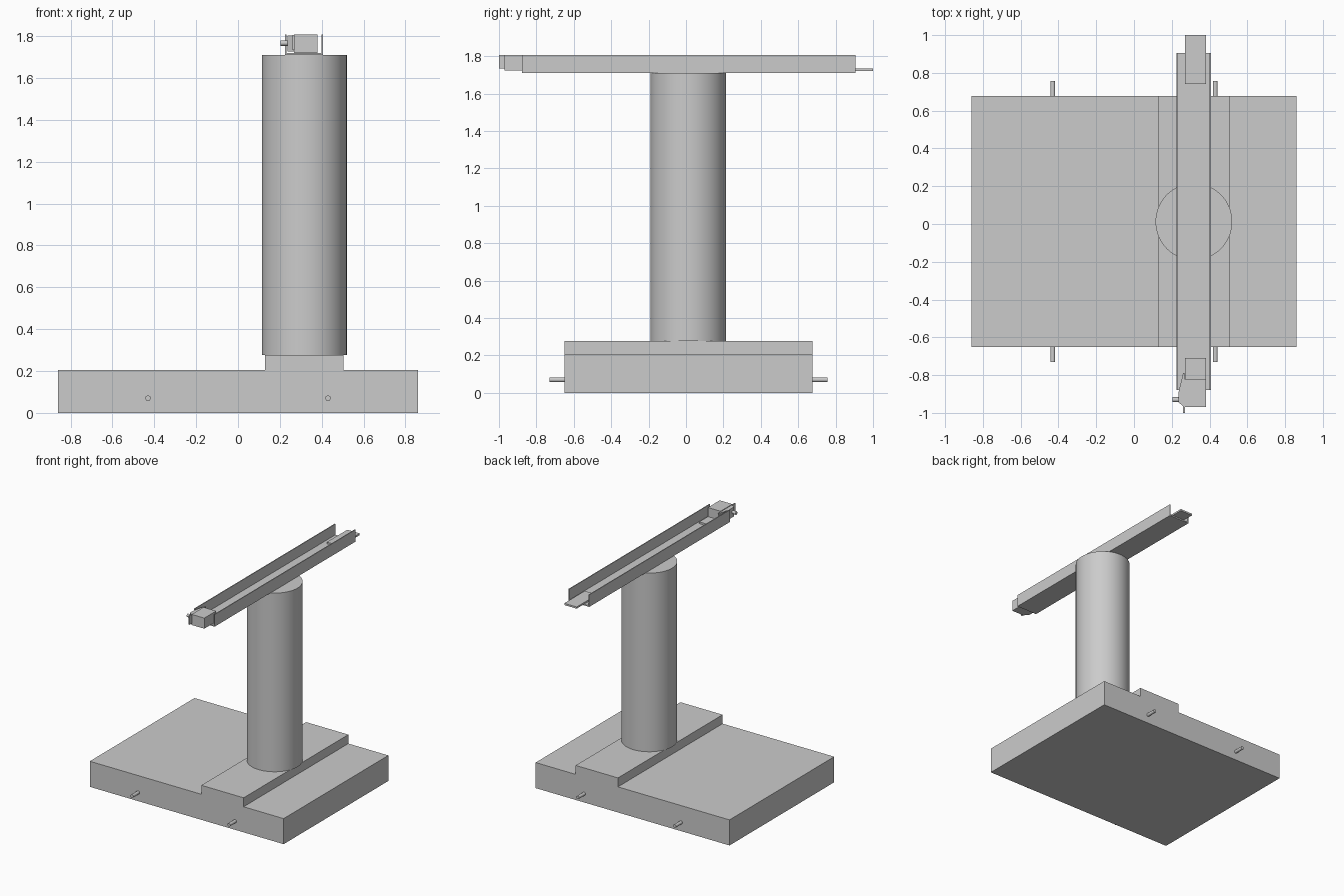
import bpy
import math
from mathutils import Matrix

cube = bpy.data.objects.get("Cube")
if cube:
    bpy.data.objects.remove(cube, do_unlink=True)

grey = bpy.data.materials.new("light_grey")
grey.use_nodes = True
grey.diffuse_color = (0.6, 0.6, 0.6, 1)
grey.node_tree.nodes["Principled BSDF"].inputs["Base Color"].default_value = (0.6, 0.6, 0.6, 1)


def prism(name, outline, low, high, along_y=False):
    """Extrude a counter-clockwise outline along z, or an (x, z) outline along y."""
    n = len(outline)
    place = (lambda a, b, c: (a, c, b)) if along_y else (lambda a, b, c: (a, b, c))
    verts = [place(a, b, c) for c in (low, high) for a, b in outline]
    faces = [tuple(reversed(range(n))), tuple(range(n, 2 * n))]
    faces += [(i, (i + 1) % n, (i + 1) % n + n, i + n) for i in range(n)]
    if along_y:
        faces = [tuple(reversed(f)) for f in faces]
    mesh = bpy.data.meshes.new(name)
    mesh.from_pydata(verts, [], faces)
    mesh.materials.append(grey)
    obj = bpy.data.objects.new(name, mesh)
    bpy.context.collection.objects.link(obj)
    return obj


def box(name, x, y, z):
    outline = [(x[0], y[0]), (x[1], y[0]), (x[1], y[1]), (x[0], y[1])]
    return prism(name, outline, *z)


def cylinder(name, centre, radius, length, axis="Z", sides=24):
    turn = {"X": (0, math.pi / 2, 0), "Y": (math.pi / 2, 0, 0), "Z": (0, 0, 0)}[axis]
    bpy.ops.mesh.primitive_cylinder_add(vertices=sides, radius=radius, depth=length,
                                        location=centre, rotation=turn)
    obj = bpy.context.object
    obj.name = name
    obj.data.materials.append(grey)
    bpy.ops.object.shade_smooth_by_angle(angle=math.radians(35))
    return obj


# Base slab with its raised strip, as one stepped profile
base_profile = [(-0.86, 0), (0.86, 0), (0.86, 0.205), (0.505, 0.205),
                (0.505, 0.277), (0.13, 0.277), (0.13, 0.205), (-0.86, 0.205)]
prism("base", base_profile, -0.65, 0.677, along_y=True)

# Locating pins on the front and back of the base
for side, x in (("right", -0.43), ("left", 0.43)):
    for end, y in (("front", -0.685), ("back", 0.712)):
        cylinder(f"{end}_{side}_pin", (x, y, 0.07), 0.013, 0.09, "Y")

# Column
cylinder("column", (0.317, 0.012, 0.993), 0.203, 1.434, sides=64)

# Open channel rail
rail_profile = [(0.225, 1.71), (0.407, 1.71), (0.407, 1.807), (0.4, 1.807),
                (0.4, 1.72), (0.232, 1.72), (0.232, 1.807), (0.225, 1.807)]
prism("channel_rail", rail_profile, -0.878, 0.905, along_y=True)

# Plates lying in the channel
box("back_tongue", (0.27, 0.38), (0.74, 1.0), (1.72, 1.734))
box("front_plate", (0.27, 0.38), (-0.83, -0.71), (1.72, 1.734))

# End block with its tapered cheek, fin and knob
box("end_block", (0.268, 0.38), (-0.97, -0.82), (1.722, 1.807))
cheek = [(0.236, -0.945), (0.268, -0.97), (0.268, -0.79), (0.26, -0.79), (0.236, -0.89)]
prism("side_cheek", cheek, 1.727, 1.802)
box("end_fin", (0.26, 0.269), (-1.0, -0.96), (1.735, 1.805))
cylinder("side_knob", (0.222, -0.93, 1.767), 0.013, 0.036, "X", sides=16)
